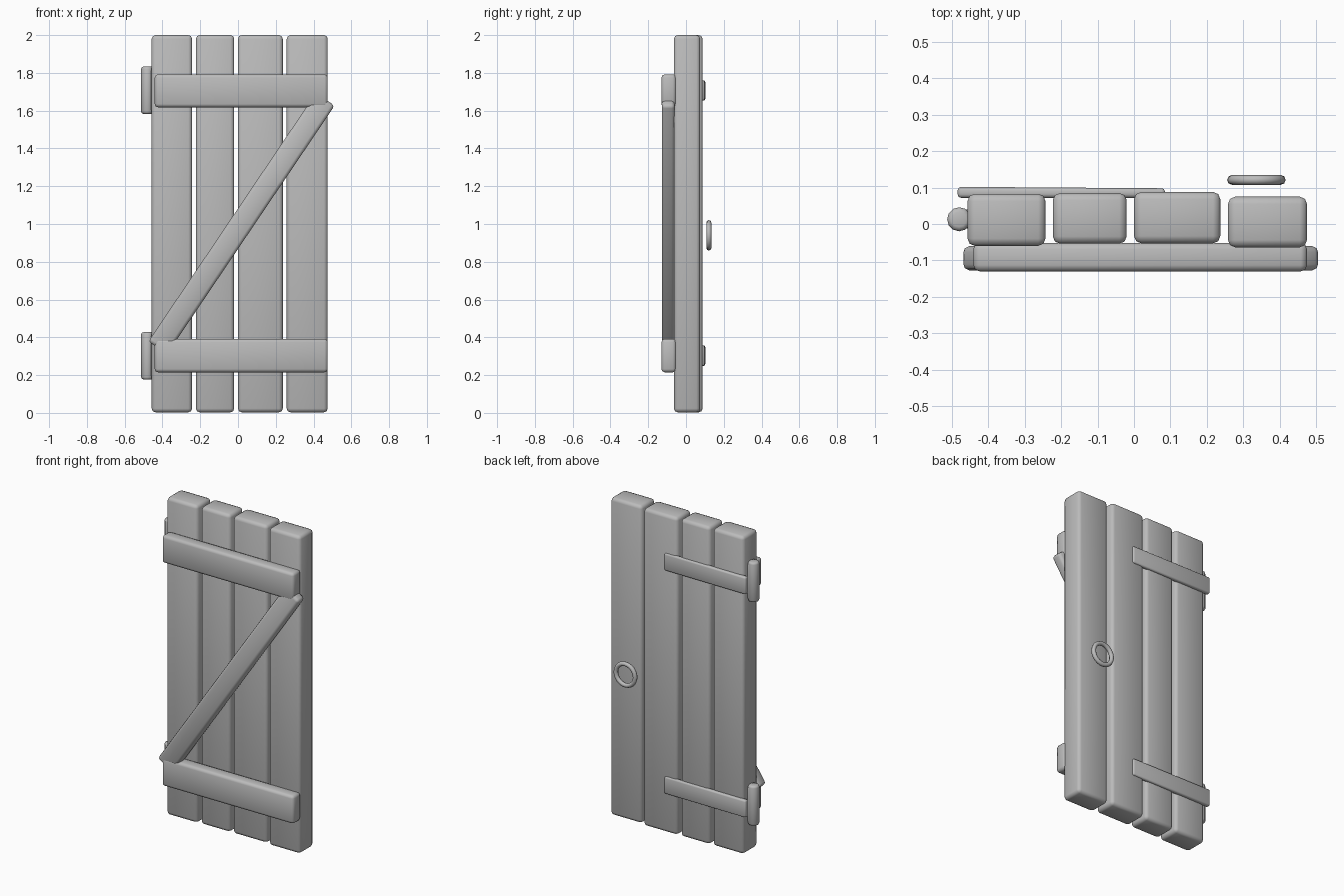
import bpy, math
from mathutils import Matrix, Vector

if "Cube" in bpy.data.objects:
    bpy.data.objects.remove(bpy.data.objects["Cube"])


def material(name, value):
    m = bpy.data.materials.new(name)
    m.diffuse_color = (value, value, value, 1)
    m.use_nodes = True
    m.node_tree.nodes["Principled BSDF"].inputs["Base Color"].default_value = m.diffuse_color
    return m


GREY = material("plain grey", 0.5)


def finish(ob, name, bevel=0.0, segments=2):
    ob.name = name
    ob.data.materials.append(GREY)
    if bevel:
        mod = ob.modifiers.new("rounded edges", "BEVEL")
        mod.width = bevel
        mod.segments = segments
        mod.limit_method = "ANGLE"
        mod.harden_normals = False
    for p in ob.data.polygons:
        p.use_smooth = True
    return ob


def box(name, x, y, z, bevel, turn=0.0):
    """Rounded box from (min, max) ranges, optionally turned about y."""
    bpy.ops.mesh.primitive_cube_add(size=1)
    ob = bpy.context.object
    ranges = (x, y, z)
    size = [b - a for a, b in ranges]
    ob.data.transform(Matrix.Diagonal((*size, 1)))
    ob.data.transform(Matrix.Rotation(turn, 4, "Y"))
    ob.location = [(a + b) / 2 for a, b in ranges]
    return finish(ob, name, bevel)


# Four upright planks, slightly uneven in width and depth
planks = [(-0.457, -0.243, -0.060, 0.083), (-0.223, -0.020, -0.054, 0.085),
          (0.000, 0.237, -0.053, 0.088), (0.258, 0.475, -0.064, 0.075)]
for i, (x0, x1, y0, y1) in enumerate(planks):
    box(f"plank_{i + 1}", (x0, x1), (y0, y1), (0.003, 2.0), 0.02)

# Horizontal rails on the front
for name, z0, z1 in (("lower_rail", 0.215, 0.392), ("upper_rail", 1.618, 1.792)):
    box(name, (-0.441, 0.475), (-0.13, -0.052), (z0, z1), 0.017)

# Diagonal brace between the rails
a, b = Vector((-0.425, 0, 0.345)), Vector((0.462, 0, 1.66))
mid, d = (a + b) / 2, b - a
half = d.length / 2
box("diagonal_brace", (mid.x - 0.06, mid.x + 0.06), (-0.128, -0.06),
    (mid.z - half, mid.z + half), 0.017, math.atan2(d.x, d.z))

# Hinges: barrel at the left edge and a strap across the back
for name, zb, zs in (("lower", 0.302, 0.303), ("upper", 1.708, 1.707)):
    bpy.ops.mesh.primitive_cylinder_add(vertices=12, radius=0.033, depth=0.25,
                                        location=(-0.48, 0.013, zb))
    finish(bpy.context.object, name + "_hinge_barrel", 0.012)
    box(name + "_hinge_pin_plate", (-0.47, -0.44), (-0.012, 0.04),
        (zb - 0.11, zb + 0.11), 0.006)
    strap = box(name + "_hinge_strap", (-0.484, 0.085), (0.072, 0.102),
                (zs - 0.054, zs + 0.054), 0.009)
    # the free end of the strap thins slightly
    for v in strap.data.vertices:
        if v.co.x > 0:
            v.co.y = min(v.co.y, 0.011)

# Ring pull on the back of the last plank
bpy.ops.mesh.primitive_torus_add(major_radius=0.067, minor_radius=0.0135,
                                 major_segments=24, minor_segments=8,
                                 location=(0.336, 0.121, 0.94))
ring = bpy.context.object
ring.data.transform(Matrix.Rotation(math.pi / 2, 4, "X"))
finish(ring, "ring_pull")

for ob in bpy.data.objects:
    bpy.ops.object.select_all(action="DESELECT")
    ob.select_set(True)
    bpy.context.view_layer.objects.active = ob
    if ob.modifiers:
        bpy.ops.object.modifier_apply(modifier="rounded edges")
    bpy.ops.object.shade_smooth_by_angle(angle=math.radians(50))
